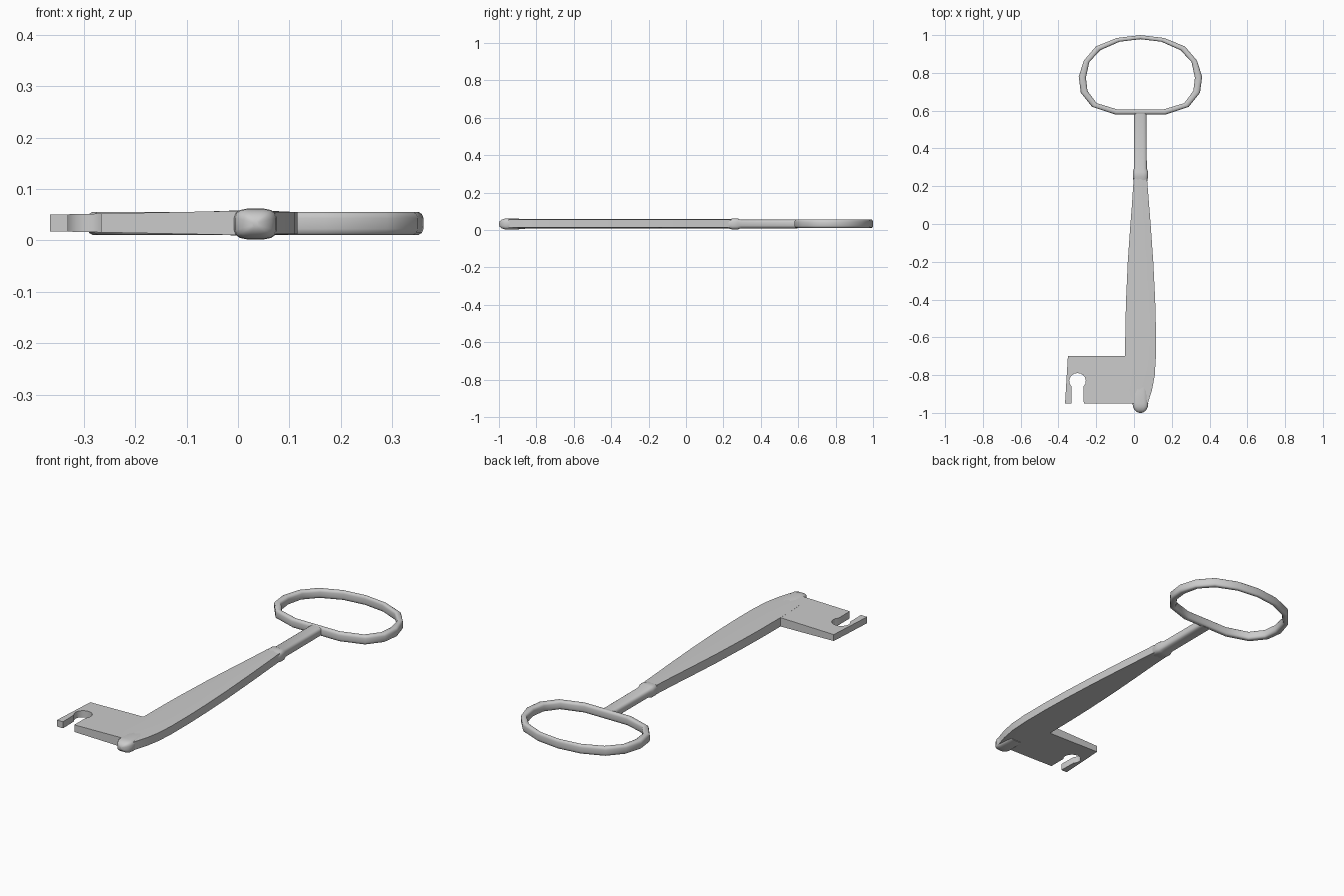
import bpy, bmesh, math

if "Cube" in bpy.data.objects:
    bpy.data.objects.remove(bpy.data.objects["Cube"])

CX, CZ = 0.034, 0.034  # key axis

metal = bpy.data.materials.new("grey metal")
metal.use_nodes = True
grey = (0.6, 0.6, 0.6, 1)
metal.diffuse_color = grey
metal.node_tree.nodes["Principled BSDF"].inputs["Base Color"].default_value = grey


def finish(name, bm, angle=35):
    bmesh.ops.recalc_face_normals(bm, faces=bm.faces)
    mesh = bpy.data.meshes.new(name)
    bm.to_mesh(mesh)
    bm.free()
    obj = bpy.data.objects.new(name, mesh)
    bpy.context.collection.objects.link(obj)
    mesh.materials.append(metal)
    bpy.ops.object.select_all(action='DESELECT')
    obj.select_set(True)
    bpy.context.view_layer.objects.active = obj
    bpy.ops.object.shade_smooth_by_angle(angle=math.radians(angle))
    return obj


def loft(name, sections, closed=False, angle=35):
    """Skin a list of equal-length point loops."""
    bm = bmesh.new()
    loops = [[bm.verts.new(p) for p in s] for s in sections]
    n = len(loops[0])
    pairs = list(zip(loops, loops[1:]))
    if closed:
        pairs.append((loops[-1], loops[0]))
    else:
        bm.faces.new(loops[0])
        bm.faces.new(loops[-1])
    for a, b in pairs:
        for i in range(n):
            j = (i + 1) % n
            bm.faces.new((a[i], a[j], b[j], b[i]))
    return finish(name, bm, angle)


def rounded(a, b, power, count=16):
    """Points of a rounded box section."""
    pts = []
    for i in range(count):
        t = 2 * math.pi * (i + 0.5) / count
        c, s = math.cos(t), math.sin(t)
        pts.append((a * math.copysign(abs(c) ** power, c),
                    b * math.copysign(abs(s) ** power, s)))
    return pts


def turned(name, stations, power=0.55):
    return loft(name, [[(CX + u, y, CZ - 0.002 + v) for u, v in rounded(a, b, power)]
                       for y, a, b in stations], angle=50)


# Oval bow: outer and inner half outlines, mirrored about the axis
outer = [(0, 1.0), (.125, .985), (.236, .94), (.3, .865), (.327, .78),
         (.316, .695), (.256, .62), (.135, .58)]
inner = [(0, .978), (.11, .965), (.212, .92), (.27, .858), (.288, .775),
         (.28, .705), (.232, .64), (.12, .606)]
half = list(zip(outer, inner))
pairs = half + [((-o[0], o[1]), (-i[0], i[1])) for o, i in reversed(half[1:])]
ring = []
for o, i in pairs:
    loop = []
    for u, v in rounded(0.5, 0.023, 0.6, 12):
        loop.append((CX + o[0] * (0.5 + u) + i[0] * (0.5 - u),
                     o[1] * (0.5 + u) + i[1] * (0.5 - u), CZ - 0.001 + v))
    ring.append(loop)
loft("bow_ring", ring, closed=True, angle=45)

# Neck with its collar
turned("neck", [(.595, .033, .023), (.295, .034, .023), (.275, .041, .030),
                (.25, .041, .030), (.225, .036, .024), (.2, .03, .02)])

# Flat shank, widening then curving in to the tip: y, left edge, right edge
shank = [(.24, -.002, .069), (.1, -.011, .08), (0, -.019, .088), (-.2, -.033, .102),
         (-.4, -.042, .112), (-.55, -.046, .116), (-.7, -.047, .116),
         (-.8, -.047, .110), (-.88, -.04, .095), (-.95, -.005, .073)]
sections = []
for y, left, right in shank:
    mid = (left + right) / 2
    sections.append([(left, y, CZ - .023), (mid, y, CZ - .025), (right, y, CZ - .021),
                     (right, y, CZ + .021), (mid, y, CZ + .025), (left, y, CZ + .023)])
loft("shank", sections)

# Rounded tip
turned("tip", [(-.86, .036, .026), (-.9, .04, .029), (-.95, .042, .030), (-.968, .040, .029),
               (-.985, .031, .024), (-.996, .018, .015), (-1.0, .006, .006)])

# Bit with a keyhole-shaped notch, thinning outwards
outline = [(.03, -.7), (-.35, -.7), (-.365, -.95), (-.33, -.95)]
for k in range(13):
    t = math.radians(222 - k * 22)
    outline.append((-.299 + .044 * math.cos(t), -.831 + .042 * math.sin(t)))
outline += [(-.266, -.95), (.03, -.95)]
bm = bmesh.new()
rows = [[bm.verts.new((x, y, CZ + side * (.0235 + .02 * x))) for x, y in outline]
        for side in (-1, 1)]
for row in rows:
    bm.faces.new(row)
for i in range(len(outline)):
    j = (i + 1) % len(outline)
    bm.faces.new((rows[0][i], rows[0][j], rows[1][j], rows[1][i]))
finish("bit", bm)
